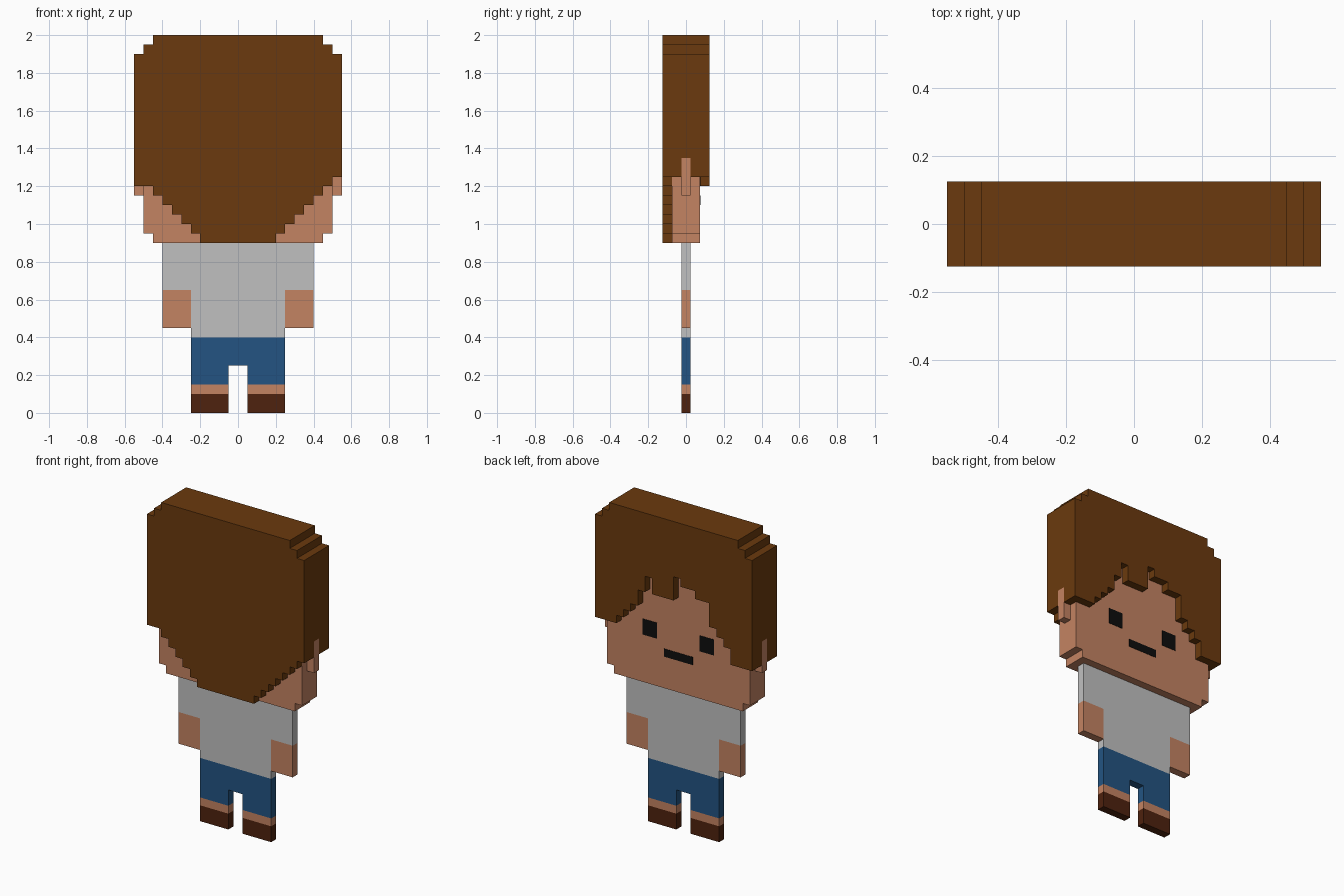
import bpy, bmesh

if "Cube" in bpy.data.objects:
    bpy.data.objects.remove(bpy.data.objects["Cube"])

U = 0.05  # one pixel of the blocky grid


def material(name, rgb):
    m = bpy.data.materials.new(name)
    lin = [(c / 255 / 12.92) if c < 11 else ((c / 255 + 0.055) / 1.055) ** 2.4 for c in rgb]
    m.diffuse_color = (*lin, 1)
    m.use_nodes = True
    m.node_tree.nodes["Principled BSDF"].inputs["Base Color"].default_value = m.diffuse_color
    return m


HAIR = material("brown_hair", (107, 58, 14))
SKIN = material("skin", (196, 131, 98))
SHIRT = material("light_grey_cloth", (192, 192, 192))
PANTS = material("blue_cloth", (35, 84, 130))
SHOE = material("dark_brown_leather", (78, 34, 14))
BLACK = material("black", (13, 13, 13))


def prism(name, outline, y0, y1, mat):
    """Extrude a flat x-z outline from y0 to y1."""
    bm = bmesh.new()
    face = bm.faces.new([bm.verts.new((x, y0, z)) for x, z in outline])
    ext = bmesh.ops.extrude_face_region(bm, geom=[face])
    moved = [v for v in ext["geom"] if isinstance(v, bmesh.types.BMVert)]
    bmesh.ops.translate(bm, verts=moved, vec=(0, y1 - y0, 0))
    bmesh.ops.recalc_face_normals(bm, faces=bm.faces)
    mesh = bpy.data.meshes.new(name)
    bm.to_mesh(mesh)
    bm.free()
    mesh.materials.append(mat)
    obj = bpy.data.objects.new(name, mesh)
    bpy.context.collection.objects.link(obj)
    return obj


def block(name, x0, x1, z0, z1, y0, y1, mat):
    return prism(name, [(x0, z0), (x1, z0), (x1, z1), (x0, z1)], y0, y1, mat)


def stairs(heights):
    """Stepped line from x=-0.55 to 0.55, one height per pixel column."""
    pts = []
    for i, h in enumerate(heights):
        x = -0.55 + i * U
        if i == 0 or h != heights[i - 1]:
            if i:
                pts.append((x, heights[i - 1]))
            pts.append((x, h))
    return pts + [(0.55, heights[-1])]


# Hair: slabs sharing a stepped crown, each with its own lower edge
crown = stairs([1.9, 1.95] + [2.0] * 18 + [1.95, 1.9])


def hair(name, bottoms, y0, y1):
    prism(name, stairs(bottoms) + crown[::-1], y0, y1, HAIR)


taper = [1.2, 1.15, 1.1, 1.05, 1.0, 0.95]
hair("hair_rear", [1.2] + taper + [0.9] * 8 + taper[::-1] + [1.25], -0.125, -0.075)
side = [1.2] + [1.7] * 20 + [1.25]
hair("hair_side_rear", side, -0.075, -0.025)
hair("hair_above_ears", [1.35] + [1.7] * 20 + [1.35], -0.025, 0.025)
hair("hair_side_face", side, 0.025, 0.075)
fringe = ([1.2] * 3 + [1.3, 1.35, 1.4] + [1.55] * 2 + [1.6] * 2 + [1.65]
          + [1.5] * 3 + [1.6, 1.5, 1.4, 1.35, 1.3] + [1.25] * 3)
hair("hair_fringe", fringe, 0.075, 0.125)

# Head with a stepped jaw
prism("head", [(-0.45, 0.9), (0.45, 0.9), (0.45, 0.95), (0.5, 0.95), (0.5, 1.7),
               (-0.5, 1.7), (-0.5, 0.95), (-0.45, 0.95)], -0.075, 0.075, SKIN)

# Face details as thin plates
block("mouth", -0.1, 0.1, 1.1, 1.15, 0.075, 0.077, BLACK)

# Shirt: torso and sleeves in one outline
T = 0.025
prism("shirt", [(-0.25, 0.4), (0.25, 0.4), (0.25, 0.65), (0.4, 0.65), (0.4, 0.9),
                (-0.4, 0.9), (-0.4, 0.65), (-0.25, 0.65)], -T, T, SHIRT)

# Trousers with a gap between the legs
prism("trousers", [(-0.25, 0.15), (-0.05, 0.15), (-0.05, 0.25), (0.05, 0.25),
                   (0.05, 0.15), (0.25, 0.15), (0.25, 0.4), (-0.25, 0.4)], -T, T, PANTS)

# Mirrored parts
for s, label in ((-1, "left"), (1, "right")):
    def pair(name, a, b, z0, z1, y0, y1, mat):
        block(f"{name}_{label}", min(s * a, s * b), max(s * a, s * b), z0, z1, y0, y1, mat)
    pair("ear", 0.5, 0.55, 1.15, 1.35, -T, T, SKIN)
    pair("eye", 0.15, 0.25, 1.2, 1.3, 0.075, 0.077, BLACK)
    pair("forearm", 0.25, 0.4, 0.45, 0.65, -T, T, SKIN)
    pair("ankle", 0.05, 0.25, 0.1, 0.15, -T, T, SKIN)
    pair("shoe", 0.05, 0.25, 0.0, 0.1, -T, T, SHOE)
